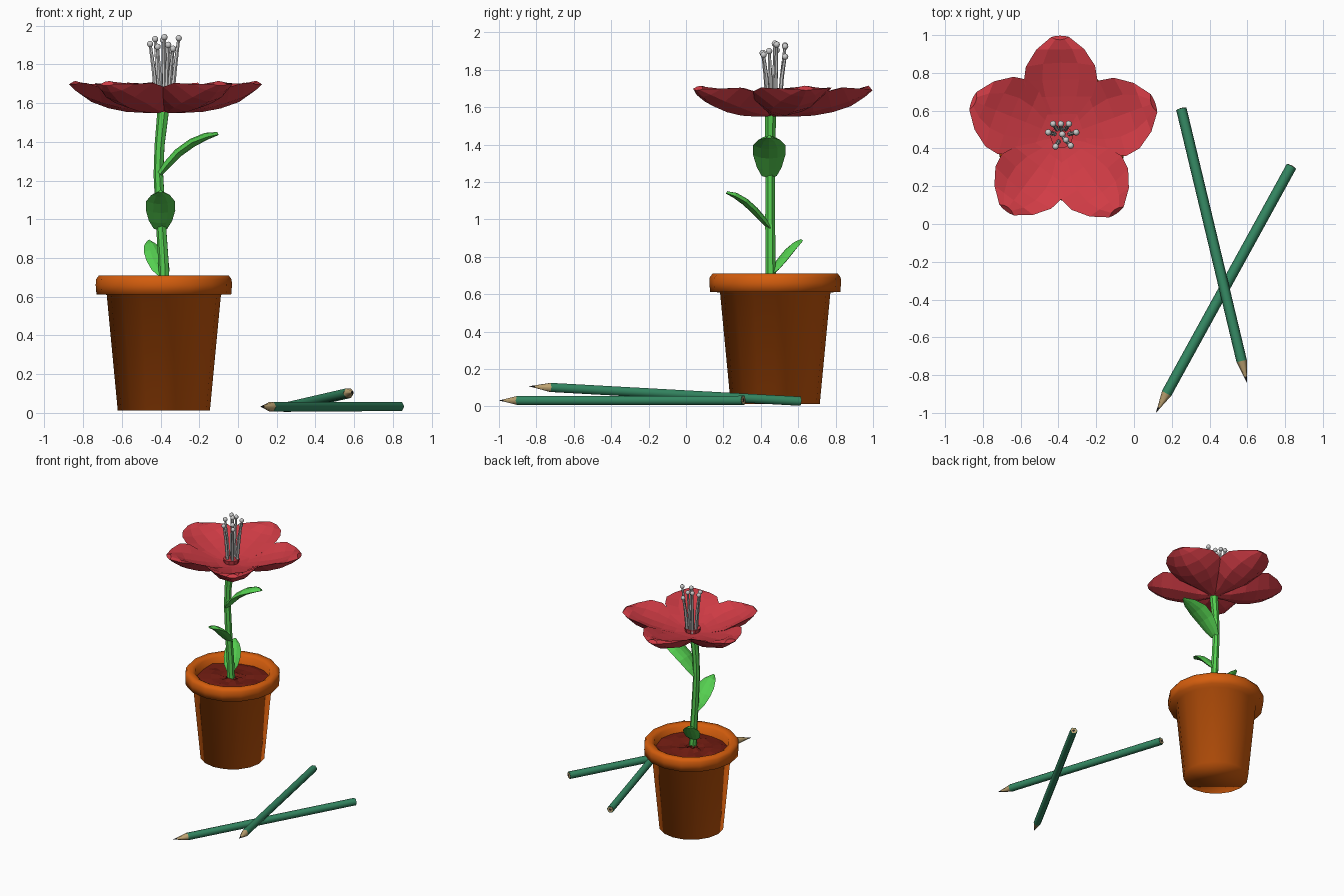
import bpy, bmesh, random
from math import cos, sin, pi, radians, hypot
from mathutils import Vector

if "Cube" in bpy.data.objects:
    bpy.data.objects.remove(bpy.data.objects["Cube"])

random.seed(4)


def material(name, rgb):
    m = bpy.data.materials.new(name)
    m.diffuse_color = (*rgb, 1)
    m.use_nodes = True
    m.node_tree.nodes["Principled BSDF"].inputs["Base Color"].default_value = m.diffuse_color
    return m


RED = material("petal_red", (0.64, 0.045, 0.06))
GREEN = material("leaf_green", (0.09, 0.62, 0.08))
CLAY = material("clay", (0.66, 0.11, 0.004))
SOIL = material("soil", (0.17, 0.012, 0.006))
PAINT = material("pencil_paint", (0.035, 0.25, 0.125))
WOOD = material("bare_wood", (0.52, 0.37, 0.17))
LEAD = material("lead", (0.03, 0.03, 0.03))


def loft(name, rings, mat=None, smooth=0):
    """Skin a list of equal point rings and cap both ends; smooth is an angle."""
    bm = bmesh.new()
    rows = [[bm.verts.new(p) for p in ring] for ring in rings]
    n = len(rows[0])
    for a, b in zip(rows, rows[1:]):
        for i in range(n):
            j = (i + 1) % n
            bm.faces.new((a[i], a[j], b[j], b[i]))
    bm.faces.new(rows[0])
    bm.faces.new(rows[-1])
    bmesh.ops.recalc_face_normals(bm, faces=bm.faces)
    me = bpy.data.meshes.new(name)
    bm.to_mesh(me)
    bm.free()
    ob = bpy.data.objects.new(name, me)
    bpy.context.collection.objects.link(ob)
    if mat:
        me.materials.append(mat)
    if smooth:
        bpy.ops.object.select_all(action='DESELECT')
        ob.select_set(True)
        bpy.context.view_layer.objects.active = ob
        bpy.ops.object.shade_smooth_by_angle(angle=radians(smooth))
    return ob


def tube(name, path, radii, sides, mat=None, smooth=0):
    """Round section swept along a path; rings face the overall direction."""
    pts = [Vector(p) for p in path]
    q = (pts[-1] - pts[0]).to_track_quat('Z', 'Y')
    rings = [[p + q @ Vector((r * cos(2 * pi * i / sides), r * sin(2 * pi * i / sides), 0))
              for i in range(sides)] for p, r in zip(pts, radii)]
    return loft(name, rings, mat, smooth)


def blade(name, origin, angle, rows, thick, mat, wide=1.0):
    """Cupped leaf or petal. rows: distance out, height, half width, cup."""
    o, a = Vector(origin), radians(angle)
    out, side, up = Vector((cos(a), sin(a), 0)), Vector((-sin(a), cos(a), 0)), Vector((0, 0, 1))
    widest = max(r[2] for r in rows)
    rings = []
    for k, (d, z, w, cup) in enumerate(rows):
        p, n = rows[max(k - 1, 0)], rows[min(k + 1, len(rows) - 1)]
        td, tz = n[0] - p[0], n[1] - p[1]
        normal = (up * td - out * tz) / hypot(td, tz)
        th = thick * (w / widest) ** 0.5
        ring = []
        for t, top in ((-1, 0), (-.5, 0), (0, 0), (.5, 0), (1, 0), (.5, 1), (0, 1), (-.5, 1)):
            h = cup * t * t + top * th * (1 - t * t)
            ring.append(o + out * d + up * z + side * (t * w * wide) + normal * h)
        rings.append(ring)
    return loft(name, rings, mat)


# Pot with rounded rim
PX, PY = -0.383, 0.477
pot = [(.238, .012), (.295, .61), (.348, .612), (.352, .66), (.35, .69), (.335, .71),
       (.30, .71), (.275, .695), (.262, .62), (.255, .60)]
tube("flower_pot", [(PX, PY, z) for r, z in pot], [r for r, z in pot], 16, CLAY, 180)

# Lumpy soil
soil_r = [.268, .22, .16, .10, .05, .015]
soil = tube("soil", [(PX, PY, .645 + .003 * i) for i in range(6)], soil_r, 16, SOIL)
for v in soil.data.vertices:
    v.co.z += random.uniform(-.013, .013)

# Stem
tube("stem", [(-.378, .453, .63), (-.385, .452, .80), (-.397, .45, .98), (-.41, .45, 1.23),
              (-.404, .45, 1.38), (-.383, .452, 1.58)],
     [.029, .028, .027, .026, .027, .032], 7, GREEN)

# Leaves
leaf_high = [(0, 1.225, .04, .01), (.04, 1.265, .066, .018), (.10, 1.325, .086, .024),
             (.17, 1.375, .088, .024), (.24, 1.412, .06, .014), (.295, 1.435, .012, .003)]
leaf_mid = [(0, .945, .035, .008), (.04, .98, .06, .016), (.09, 1.032, .076, .02),
            (.14, 1.078, .074, .02), (.19, 1.115, .048, .012), (.232, 1.138, .01, .003)]
leaf_low = [(0, .70, .025, .008), (.035, .728, .05, .012), (.08, .775, .062, .016),
            (.12, .82, .06, .016), (.155, .858, .04, .008), (.184, .884, .01, .003)]
blade("leaf_upper", (-.395, .445, 0), 0, leaf_high, .046, GREEN)
blade("leaf_middle", (-.40, .445, 0), -90, leaf_mid, .04, GREEN)
blade("leaf_lower", (-.388, .455, 0), 114, leaf_low, .036, GREEN)

# Petals, meeting along their seams near the centre
petal = [(0, 1.55, .04, .03), (.12, 1.55, .098, .05), (.22, 1.555, .175, .085),
         (.32, 1.573, .208, .115), (.42, 1.606, .195, .11), (.495, 1.655, .135, .055),
         (.535, 1.69, .05, .01)]
for i, (ang, wide, length) in enumerate(((91, .94, 1.0), (20, 1.02, .985), (-54, .95, .935),
                                         (-127, .95, .92), (158, 1.02, .96))):
    rows = [(d * length, z, w, c) for d, z, w, c in petal]
    blade(f"petal_{i + 1}", (-.383, .462, 0), ang, rows, .068, RED, wide)

# Flat heart of the flower, closing the centre
tube("flower_heart", [(-.383, .462, 1.555), (-.383, .462, 1.617)], [.05, .06], 10, RED)

# Stamens with round tips
tips = [(-.454, .485, 1.905), (-.428, .53, 1.93), (-.387, .53, 1.925), (-.345, .53, 1.87),
        (-.306, .485, 1.935), (-.335, .415, 1.88), (-.415, .41, 1.89), (-.38, .475, 1.94),
        (-.36, .445, 1.90)]
for i, tip in enumerate(tips):
    t = Vector(tip)
    c = Vector((-.383, .467, 0))
    flat = Vector((t.x - c.x, t.y - c.y, 0))
    base = c + flat * .5 + Vector((0, 0, 1.58))
    bend = c + flat * .72 + Vector((0, 0, 1.76))
    tube(f"stamen_{i + 1}", [base, bend, t], [.012, .011, .008], 6)
    bpy.ops.mesh.primitive_uv_sphere_add(segments=10, ring_count=6, radius=.017, location=t)
    bpy.context.object.name = f"stamen_tip_{i + 1}"
    bpy.ops.object.shade_smooth()


# Hexagonal pencils
def pencil(name, end, tip):
    e, t = Vector(end), Vector(tip)
    length = (t - e).length
    at = lambda s: e + (t - e) * (s / length)
    r, cone, lead = .028, .115, .03
    s1, s2 = length - cone, length - lead
    tube(name + "_body", [at(.002), at(s1)], [r, r], 6, PAINT, 70)
    tube(name + "_end", [at(.0), at(.01)], [.023, .023], 6, WOOD)
    tube(name + "_core", [at(-.002), at(.01)], [.009, .009], 8, LEAD)
    tube(name + "_sharpened_wood", [at(s1), at(s2)], [r * .98, r * lead / cone], 6, WOOD, 70)
    tube(name + "_lead", [at(s2), at(length)], [r * lead / cone, .001], 6, LEAD)


pencil("pencil_flat", (.835, .308, .033), (.117, -.998, .032))
pencil("pencil_leaning", (.25, .612, .028), (.597, -.838, .108))
